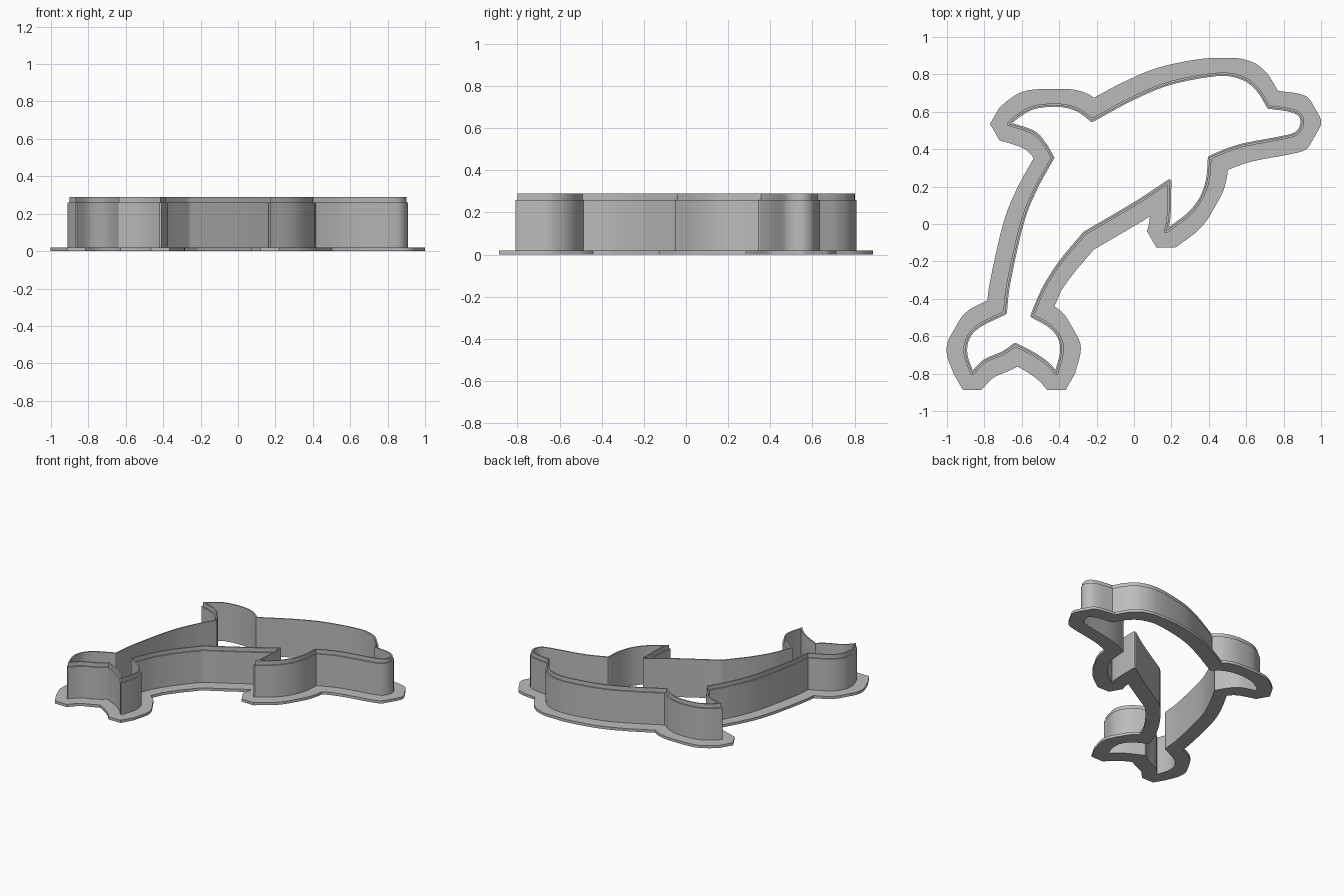
import bpy
import math
from mathutils import Vector

cube = bpy.data.objects.get("Cube")
if cube:
    bpy.data.objects.remove(cube, do_unlink=True)

# One plain material for the whole cutter
grey = bpy.data.materials.new("plain_grey")
grey.use_nodes = True
colour = (0.5, 0.5, 0.5, 1)
grey.diffuse_color = colour
grey.node_tree.nodes["Principled BSDF"].inputs["Base Color"].default_value = colour

# Outline, clockwise; each run is a smooth curve from one sharp corner to the next
back = [(-.225, .555), (0, .675), (.2, .755), (.45, .8), (.58, .78), (.66, .72), (.72, .625)]
beak = [(.72, .625), (.83, .61), (.885, .585), (.9, .54), (.875, .49), (.81, .465),
        (.6, .425), (.5, .395), (.405, .355)]
belly = [(.405, .355), (.395, .24), (.36, .14), (.29, .05), (.17, -.04)]
flipper = [(.17, -.04), (.185, .04), (.19, .23)]
chest = [(.19, .23), (.04, .13), (-.11, .04), (-.265, -.05)]
tail_front = [(-.265, -.05), (-.39, -.2), (-.48, -.34), (-.545, -.49)]
fluke_right = [(-.545, -.49), (-.45, -.545), (-.4, -.605), (-.385, -.68), (-.415, -.8)]
fluke_right_edge = [(-.415, -.8), (-.46, -.75), (-.53, -.7), (-.635, -.645)]
fluke_left_edge = [(-.635, -.645), (-.7, -.69), (-.8, -.735), (-.865, -.8)]
fluke_left = [(-.865, -.8), (-.9, -.7), (-.89, -.615), (-.83, -.545), (-.69, -.475)]
tail_back = [(-.69, -.475), (-.67, -.31), (-.6, 0), (-.53, .18), (-.435, .355)]
fin_rear = [(-.435, .355), (-.48, .43), (-.54, .49), (-.67, .535)]
fin_top = [(-.67, .535), (-.61, .585), (-.53, .625), (-.4, .635), (-.3, .61), (-.225, .555)]
RUNS = [back, beak, belly, flipper, chest, tail_front, fluke_right, fluke_right_edge,
        fluke_left_edge, fluke_left, tail_back, fin_rear, fin_top]


def smooth_run(points, step=0.012):
    """Sample a smooth curve through the points, leaving out the last one."""
    p = [Vector(q) for q in points]
    p = [2 * p[0] - p[1]] + p + [2 * p[-1] - p[-2]]
    samples = []
    for a, b, c, d in zip(p, p[1:], p[2:], p[3:]):
        count = max(2, math.ceil((c - b).length / step))
        for i in range(count):
            t = i / count
            samples.append(b + (c - a) * t / 2
                           + (2 * a - 5 * b + 4 * c - d) * t * t / 2
                           + (3 * b - a - 3 * c + d) * t ** 3 / 2)
    return samples


HEXAGON = [Vector((math.cos(math.tau * i / 6), math.sin(math.tau * i / 6))) for i in range(6)]
SIDES = [(HEXAGON[i] + HEXAGON[i + 1]).normalized() for i in range(3)]
APOTHEM = math.cos(math.pi / 6)


def hex_distance(v):
    return max(abs(v.dot(s)) for s in SIDES) / APOTHEM


def offset(path, distance):
    """Sweep a hexagon along the path and return the edge of the swept area."""
    if distance == 0:
        return path
    sign = 1 if distance > 0 else -1
    radius = abs(distance)
    n = len(path)

    def support(i):
        edge = path[(i + 1) % n] - path[i]
        normal = Vector((-edge.y, edge.x)) * sign
        return max(range(6), key=lambda k: HEXAGON[k].dot(normal))

    candidates = []
    for i in range(n):
        before, after = support(i - 1), support(i)
        turn = (after - before + 3) % 6 - 3
        way = 1 if turn > 0 else -1
        for k in range(abs(turn) + 1):
            candidates.append(path[i] + HEXAGON[(before + way * k) % 6] * radius)
    kept = []
    for c in candidates:
        clear = all(hex_distance(c - q) > radius * 0.985 for q in path)
        if clear and (not kept or (c - kept[-1]).length > 0.0005):
            kept.append(c)
    return kept


def ring(name, outer, inner, bottom, top):
    """Flat band between two outlines, extruded from bottom to top."""
    curve = bpy.data.curves.new(name, "CURVE")
    curve.dimensions = "2D"
    curve.fill_mode = "BOTH"
    curve.extrude = (top - bottom) / 2
    for loop in (outer, inner):
        spline = curve.splines.new("POLY")
        spline.points.add(len(loop) - 1)
        for point, q in zip(spline.points, loop):
            point.co = (q.x, q.y, 0, 1)
        spline.use_cyclic_u = True
    curve.materials.append(grey)
    part = bpy.data.objects.new(name, curve)
    part.location.z = (top + bottom) / 2
    bpy.context.collection.objects.link(part)
    bpy.ops.object.select_all(action="DESELECT")
    part.select_set(True)
    bpy.context.view_layer.objects.active = part
    bpy.ops.object.convert(target="MESH")
    bpy.ops.object.shade_smooth_by_angle(angle=math.radians(25))


outline = [q for run in RUNS for q in smooth_run(run)]
inside = offset(outline, -0.01)

# Wide base flange, tall wall, and thinner cutting lip
ring("base_flange", offset(outline, 0.1), inside, 0, 0.02)
ring("cutter_wall", offset(outline, 0.01), inside, 0.02, 0.26)
ring("cutting_lip", outline, inside, 0.26, 0.29)
